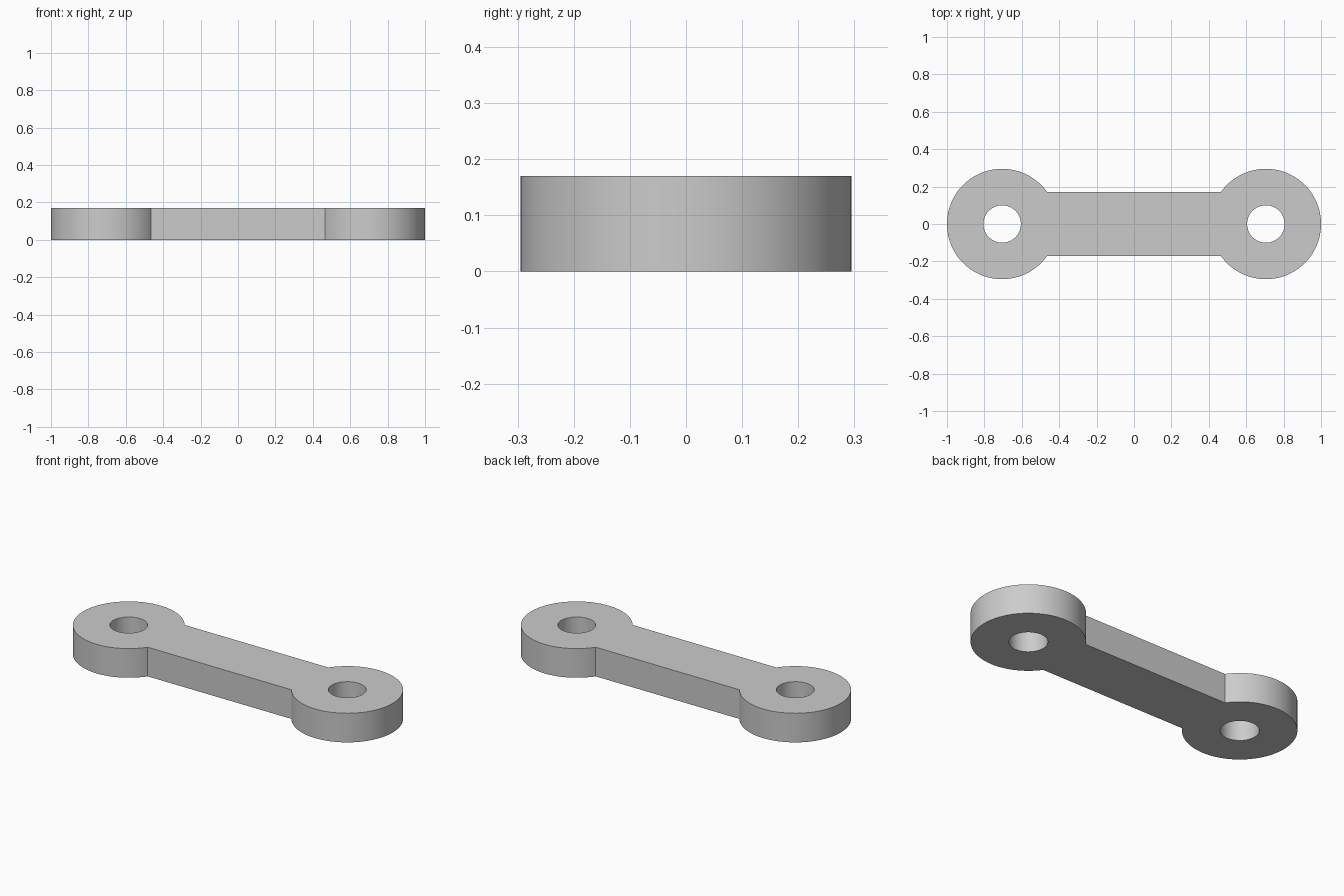
import bpy
import bmesh
from math import asin, cos, sin, pi, radians
from mathutils import Vector

EYE_X, EYE_R, HOLE_R = 0.705, 0.295, 0.10
BAR_HALF, HEIGHT = 0.17, 0.17
STEPS = 96

cube = bpy.data.objects.get("Cube")
if cube:
    bpy.data.objects.remove(cube, do_unlink=True)


def arc(radius, start, end, steps):
    """Points on a circle around the right-hand eye centre."""
    angles = [start + (end - start) * i / steps for i in range(steps + 1)]
    return [Vector((EYE_X + radius * cos(a), radius * sin(a), 0)) for a in angles]


def add_loop(bm, points):
    verts = [bm.verts.new(p) for p in points]
    return [bm.edges.new((v, verts[i - 1])) for i, v in enumerate(verts)]


# Outline: each eye is an arc that stops where it meets the straight bar
sweep = pi - asin(BAR_HALF / EYE_R)
eye = arc(EYE_R, -sweep, sweep, STEPS)
hole = arc(HOLE_R, 0, 2 * pi, STEPS)[:-1]

bm = bmesh.new()
edges = add_loop(bm, eye + [-p for p in eye])
for side in (1, -1):
    edges += add_loop(bm, [p * side for p in hole])

# Fill the flat profile, then raise it into a solid plate
bmesh.ops.triangle_fill(bm, use_beauty=True, edges=edges, normal=(0, 0, 1))
raised = bmesh.ops.extrude_face_region(bm, geom=bm.faces[:], use_keep_orig=True)
top_verts = [g for g in raised["geom"] if isinstance(g, bmesh.types.BMVert)]
bmesh.ops.translate(bm, verts=top_verts, vec=(0, 0, HEIGHT))
bmesh.ops.recalc_face_normals(bm, faces=bm.faces[:])

mesh = bpy.data.meshes.new("link_plate")
bm.to_mesh(mesh)
bm.free()
link = bpy.data.objects.new("link_plate", mesh)
bpy.context.collection.objects.link(link)

# Plain grey metal
grey = bpy.data.materials.new("light_grey")
grey.use_nodes = True
colour = (0.6, 0.6, 0.6, 1)
grey.diffuse_color = colour
grey.node_tree.nodes["Principled BSDF"].inputs["Base Color"].default_value = colour
mesh.materials.append(grey)

# Smooth round walls with crisp rims
bpy.ops.object.select_all(action="DESELECT")
link.select_set(True)
bpy.context.view_layer.objects.active = link
bpy.ops.object.shade_smooth_by_angle(angle=radians(30))
